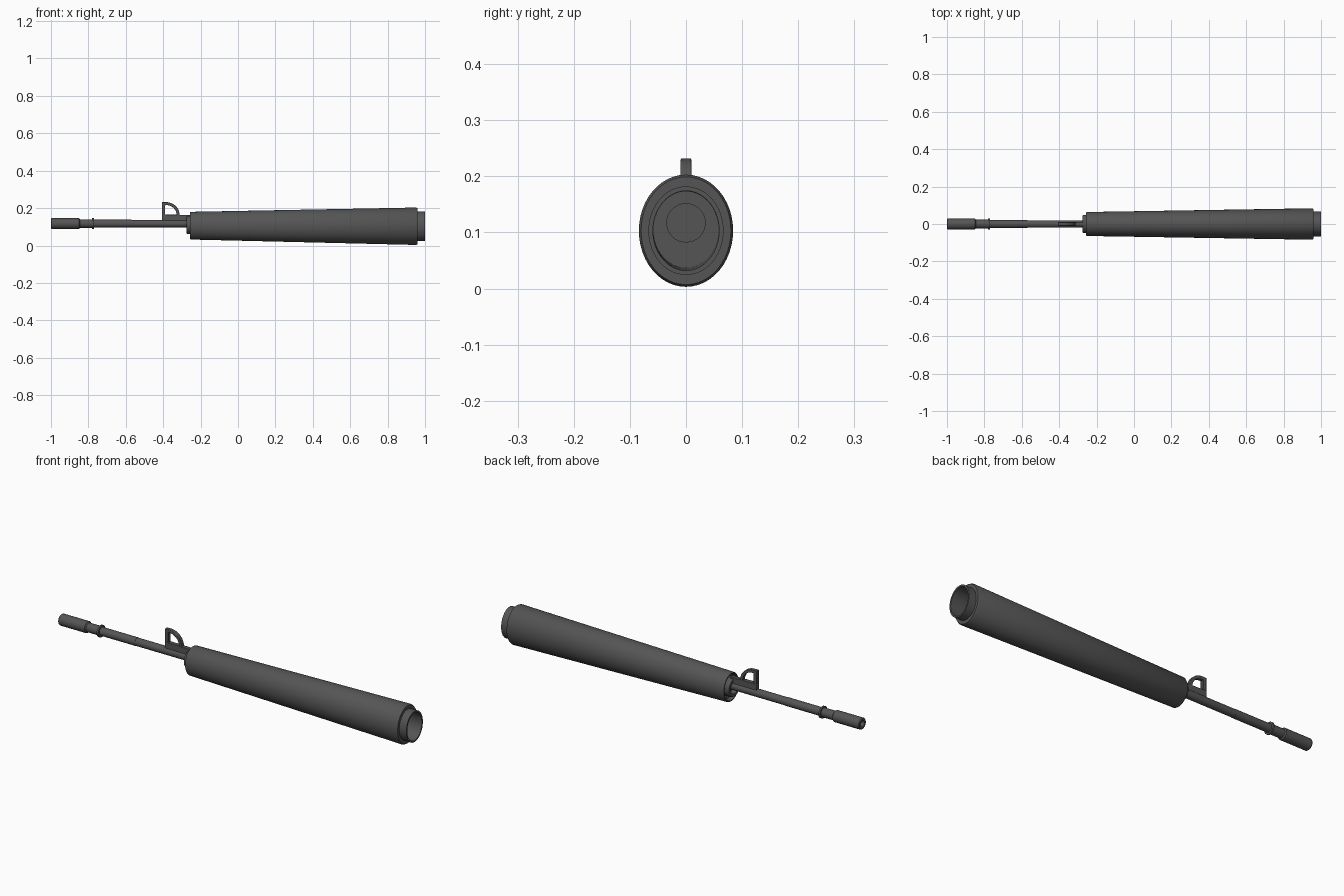
import bpy, bmesh, math

cube = bpy.data.objects.get("Cube")
if cube:
    bpy.data.objects.remove(cube, do_unlink=True)

# One dark gunmetal finish for every part
metal = bpy.data.materials.new("dark_grey_metal")
metal.use_nodes = True
colour = (0.09, 0.09, 0.09, 1)
metal.diffuse_color = colour
metal.node_tree.nodes["Principled BSDF"].inputs["Base Color"].default_value = colour


def finish(name, bm, smooth=True):
    bmesh.ops.recalc_face_normals(bm, faces=bm.faces)
    mesh = bpy.data.meshes.new(name)
    bm.to_mesh(mesh)
    bm.free()
    mesh.materials.append(metal)
    obj = bpy.data.objects.new(name, mesh)
    bpy.context.collection.objects.link(obj)
    if smooth:
        bpy.ops.object.select_all(action='DESELECT')
        obj.select_set(True)
        bpy.context.view_layer.objects.active = obj
        bpy.ops.object.shade_smooth_by_angle(angle=math.radians(30))
    return obj


def loft(name, rings, sides=48):
    """Skin elliptical rings (x, half width, half height, centre z), capping both ends."""
    bm = bmesh.new()
    loops = []
    for x, ry, rz, cz in rings:
        angles = [math.tau * i / sides for i in range(sides)]
        loops.append([bm.verts.new((x, ry * math.cos(a), cz + rz * math.sin(a)))
                      for a in angles])
    for a, b in zip(loops, loops[1:]):
        for i in range(sides):
            j = (i + 1) % sides
            bm.faces.new((a[i], a[j], b[j], b[i]))
    bm.faces.new(loops[0])
    bm.faces.new(loops[-1])
    return finish(name, bm)


def round_rings(profile, cz):
    return [(x, r, r, cz) for x, r in profile]


def slab(name, outline, width, bevel):
    """Extrude an x-z outline across y and soften its edges."""
    bm = bmesh.new()
    face = bm.faces.new([bm.verts.new((x, -width / 2, z)) for x, z in outline])
    new = bmesh.ops.extrude_face_region(bm, geom=[face])["geom"]
    bmesh.ops.translate(bm, vec=(0, width, 0),
                        verts=[v for v in new if isinstance(v, bmesh.types.BMVert)])
    obj = finish(name, bm)
    mod = obj.modifiers.new("soft_edges", 'BEVEL')
    mod.width = bevel
    mod.segments = 2
    mod.limit_method = 'ANGLE'
    return obj


# Tapered oval handguard, open and hollow at the rear
loft("handguard", [
    (-0.24, 0.052, 0.060, 0.107),
    (-0.257, 0.058, 0.067, 0.106),
    (-0.257, 0.061, 0.071, 0.106),
    (-0.252, 0.064, 0.074, 0.106),
    (0.952, 0.084, 0.100, 0.103),
    (0.960, 0.080, 0.096, 0.103),
    (0.960, 0.067, 0.079, 0.103),
    (1.0, 0.067, 0.079, 0.103),
    (1.0, 0.059, 0.071, 0.103),
    (-0.20, 0.058, 0.068, 0.105),
])

# Front cap collar around the barrel
loft("handguard_cap", round_rings([
    (-0.235, 0.048), (-0.27, 0.048), (-0.275, 0.045),
    (-0.275, 0.032), (-0.25, 0.030)], 0.110))

# Barrel, thicker where it is hidden inside the handguard
loft("barrel", round_rings([
    (-0.86, 0.021), (-0.57, 0.021), (-0.57, 0.020),
    (-0.23, 0.020), (-0.23, 0.035), (-0.15, 0.035)], 0.117), 32)

# Muzzle sleeve with a bored end
loft("muzzle", round_rings([
    (-0.92, 0.015), (-1.0, 0.015), (-1.0, 0.026), (-0.996, 0.029),
    (-0.85, 0.029), (-0.845, 0.023), (-0.78, 0.023), (-0.78, 0.030),
    (-0.771, 0.030), (-0.771, 0.020)], 0.117), 32)

# Sight base rail along the top of the barrel
slab("sight_base", [(-0.407, 0.132), (-0.255, 0.132),
                    (-0.255, 0.163), (-0.407, 0.166)], 0.022, 0.002)


# Quarter-round sight hoop with an upright front post
def quarter(cx, cz, rx, rz, steps=10):
    return [(cx + rx * math.cos(math.pi / 2 * i / steps),
             cz + rz * math.sin(math.pi / 2 * i / steps)) for i in range(steps + 1)]


outer = quarter(-0.385, 0.162, 0.073, 0.070) + [(-0.407, 0.232), (-0.407, 0.162)]
inner = [(-0.389, 0.162), (-0.389, 0.216)] + quarter(-0.383, 0.162, 0.055, 0.054)[::-1]
slab("sight_hoop", outer + inner, 0.019, 0.002)
